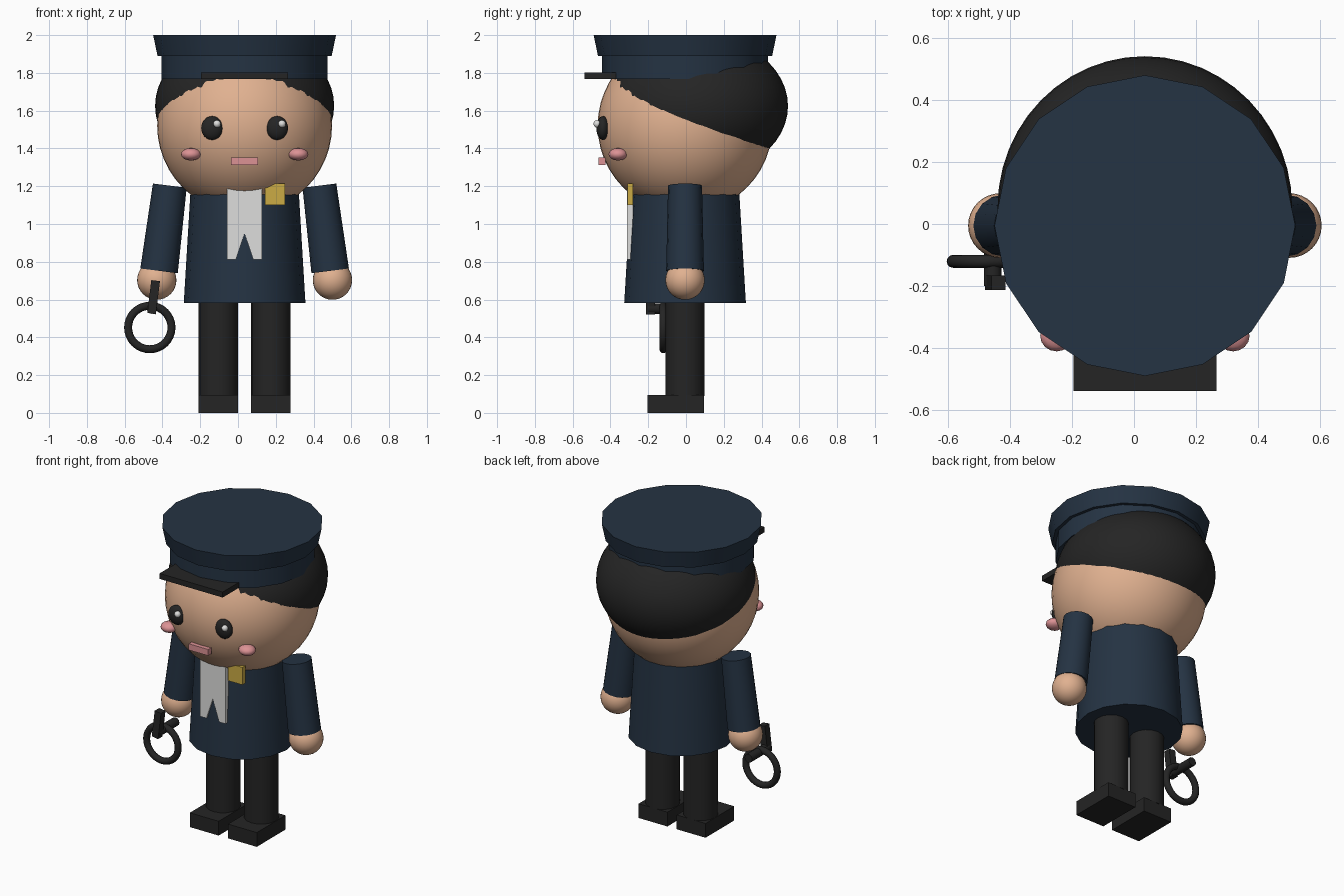
import bpy
from math import radians
from mathutils import Vector

cube = bpy.data.objects.get("Cube")
if cube:
    bpy.data.objects.remove(cube, do_unlink=True)

CX, CY = 0.035, -0.005  # axis of the figure


def material(name, rgb):
    m = bpy.data.materials.new(name)
    m.use_nodes = True
    m.diffuse_color = (*rgb, 1)
    bsdf = next(n for n in m.node_tree.nodes if n.type == "BSDF_PRINCIPLED")
    bsdf.inputs["Base Color"].default_value = (*rgb, 1)
    bsdf.inputs["Roughness"].default_value = 0.8
    return m


navy = material("navy cloth", (0.018, 0.033, 0.056))
black = material("black", (0.018, 0.018, 0.018))
skin = material("skin", (0.75, 0.44, 0.28))
pink = material("pink", (0.72, 0.29, 0.3))
white = material("white", (0.73, 0.73, 0.72))
gold = material("gold", (0.6, 0.41, 0.06))


def finish(name, mat, smooth=True):
    ob = bpy.context.object
    ob.name = ob.data.name = name
    ob.data.materials.append(mat)
    if smooth:
        bpy.ops.object.transform_apply(location=False, rotation=False, scale=True)
        bpy.ops.object.shade_smooth_by_angle(angle=radians(35))
    return ob


def ball(name, mat, centre, radii, segments=32):
    bpy.ops.mesh.primitive_uv_sphere_add(segments=segments, ring_count=segments // 2, location=centre)
    bpy.context.object.scale = radii
    return finish(name, mat)


def rod(name, mat, start, end, r_start, r_end, sides=16):
    a, b = Vector(start), Vector(end)
    axis = b - a
    bpy.ops.mesh.primitive_cone_add(vertices=sides, radius1=r_start, radius2=r_end,
                                    depth=axis.length, location=(a + b) / 2)
    bpy.context.object.rotation_euler = Vector((0, 0, 1)).rotation_difference(axis).to_euler()
    return finish(name, mat)


def box(name, mat, low, high):
    a, b = Vector(low), Vector(high)
    bpy.ops.mesh.primitive_cube_add(size=1, location=(a + b) / 2)
    bpy.context.object.scale = b - a
    return finish(name, mat, smooth=False)


def slab(name, mat, outline, y_front, y_back):
    """Prism from an x-z outline."""
    n = len(outline)
    verts = [(x, y, z) for y in (y_front, y_back) for x, z in outline]
    faces = [range(n), range(2 * n - 1, n - 1, -1)]
    faces += [(i, i + n, (i + 1) % n + n, (i + 1) % n) for i in range(n)]
    mesh = bpy.data.meshes.new(name)
    mesh.from_pydata(verts, [], [tuple(f) for f in faces])
    ob = bpy.data.objects.new(name, mesh)
    bpy.context.collection.objects.link(ob)
    mesh.materials.append(mat)
    return ob


# Head and hair
ball("head", skin, (CX, CY, 1.52), (0.463, 0.463, 0.463), 48)
ball("hair", black, (CX, 0.055, 1.625), (0.474, 0.485, 0.375), 48)

# Cap
rod("cap_band", navy, (CX, CY, 1.767), (CX, CY, 1.89), 0.44, 0.44)
rod("cap_crown", navy, (CX, CY, 1.89), (CX, CY, 2), 0.461, 0.484)
box("cap_visor", black, (CX - 0.23, -0.538, 1.767), (CX + 0.23, -0.366, 1.803))

# Coat with neckcloth and badge
rod("coat", navy, (CX, CY, 0.583), (CX, CY, 1.2), 0.322, 0.285)
half = [(-0.093, 1.2), (-0.093, 0.812), (-0.046, 0.812)]
outline = half + [(0, 0.95)] + [(-x, z) for x, z in reversed(half)]
slab("neckcloth", white, [(CX + x, z) for x, z in outline], -0.313, -0.28)
box("badge", gold, (0.143, -0.31, 1.1), (0.249, -0.28, 1.215))

# Mouth
box("mouth", pink, (CX - 0.071, -0.462, 1.312), (CX + 0.071, -0.425, 1.353))

# Paired parts
for side, s in (("right", -1), ("left", 1)):
    def at(x, y, z):
        return (CX + s * x, y, z)

    ball(side + "_eye", black, at(0.172, -0.44, 1.508), (0.058, 0.035, 0.063), 24)
    ball(side + "_cheek", pink, at(0.284, -0.36, 1.369), (0.053, 0.05, 0.033), 16)
    rod(side + "_arm", navy, at(0.453, CY, 0.752), at(0.396, CY, 1.203), 0.1, 0.09)
    ball(side + "_hand", skin, at(0.465, CY, 0.703), (0.104, 0.104, 0.104))
    rod(side + "_leg", black, at(0.139, CY, 0.09), at(0.139, CY, 0.62), 0.104, 0.104)
    x = CX + s * 0.139
    box(side + "_shoe", black, (x - 0.105, -0.203, 0), (x + 0.105, 0.095, 0.094))
    # glints sit on the same side of both eyes
    ball(side + "_eye_glint", white, (x + s * 0.033 + 0.026, -0.47, 1.53), (0.02, 0.02, 0.02), 12)

# Ring held at the right hand, with its pin and strap
bpy.ops.mesh.primitive_torus_add(major_radius=0.115, minor_radius=0.021, major_segments=32,
                                 minor_segments=12, location=(-0.467, -0.12, 0.452),
                                 rotation=(radians(90), 0, 0))
finish("hand_ring", black)
rod("ring_pin", black, (-0.455, -0.2, 0.552), (-0.455, 0, 0.552), 0.028, 0.028, 12)
strap = [(-0.459, 0.703), (-0.48, 0.53), (-0.435, 0.522), (-0.413, 0.697)]
slab("ring_strap", black, strap, -0.212, -0.165)
